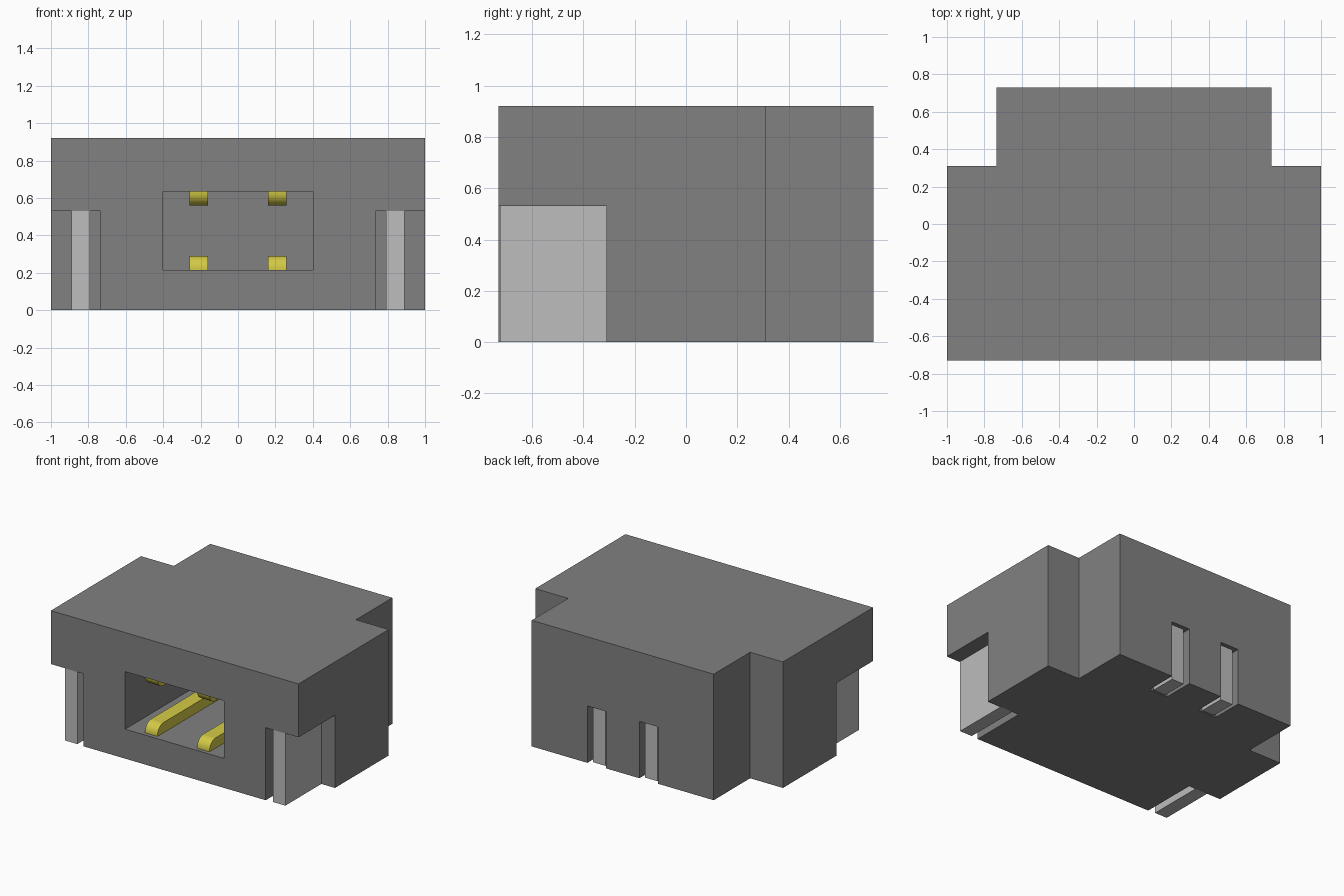
import bpy
import bmesh
import math

cube = bpy.data.objects.get("Cube")
if cube:
    bpy.data.objects.remove(cube, do_unlink=True)


def material(name, rgb):
    m = bpy.data.materials.new(name)
    m.use_nodes = True
    m.diffuse_color = (*rgb, 1)
    m.node_tree.nodes["Principled BSDF"].inputs["Base Color"].default_value = (*rgb, 1)
    return m


GREY = material("housing grey", (0.22, 0.22, 0.22))
TIN = material("tin light grey", (0.51, 0.51, 0.51))
GOLD = material("contact gold", (0.64, 0.58, 0.06))


def prism(name, points, direction, mat=None):
    """Extrude a closed outline of 3D points along a direction."""
    bm = bmesh.new()
    face = bm.faces.new([bm.verts.new(p) for p in points])
    ext = bmesh.ops.extrude_face_region(bm, geom=[face])
    bmesh.ops.translate(bm, vec=direction,
                        verts=[v for v in ext["geom"] if isinstance(v, bmesh.types.BMVert)])
    bmesh.ops.recalc_face_normals(bm, faces=bm.faces[:])
    mesh = bpy.data.meshes.new(name)
    bm.to_mesh(mesh)
    bm.free()
    obj = bpy.data.objects.new(name, mesh)
    bpy.context.collection.objects.link(obj)
    if mat:
        mesh.materials.append(mat)
    return obj


def box(name, x, y, z, mat=None):
    outline = [(x[0], y[0], z[0]), (x[1], y[0], z[0]), (x[1], y[1], z[0]), (x[0], y[1], z[0])]
    return prism(name, outline, (0, 0, z[1] - z[0]), mat)


def span(side, a, b):
    return sorted((side * a, side * b))


def activate(obj):
    bpy.ops.object.select_all(action="DESELECT")
    obj.select_set(True)
    bpy.context.view_layer.objects.active = obj


def cut(obj, cutter):
    cutter.hide_render = True
    mod = obj.modifiers.new("cut", "BOOLEAN")
    mod.operation = "DIFFERENCE"
    mod.solver = "EXACT"
    mod.object = cutter
    activate(obj)
    bpy.ops.object.modifier_apply(modifier=mod.name)
    bpy.data.objects.remove(cutter, do_unlink=True)


# Housing: T-shaped block, wide at the front
FRONT, BACK, STEP, HEIGHT = -0.73, 0.73, 0.31, 0.92
half = [(1, FRONT), (1, STEP), (0.735, STEP), (0.735, BACK)]
outline = half + [(-x, y) for x, y in reversed(half)]
housing = prism("housing", [(x, y, 0) for x, y in outline], (0, 0, HEIGHT), GREY)

# Front socket
cut(housing, box("socket_cutter", (-0.4, 0.4), (-1, 0.45), (0.215, 0.635)))

for side, label in ((1, "left"), (-1, "right")):
    # Notch under each front shoulder, and the solder tab inside it
    cut(housing, box("notch_cutter", span(side, 0.735, 1.2), (-1, -0.31), (-0.2, 0.53)))
    box(label + "_solder_tab", span(side, 0.79, 0.89), (-0.725, -0.305), (0, 0.535), TIN)

    # Rear slot with its recessed terminal leg
    cut(housing, box("slot_cutter", span(side, 0.135, 0.285), (0.5, 1), (-0.2, 0.415)))
    box(label + "_terminal_leg", span(side, 0.16, 0.26), (0.51, 0.70), (0, 0.42), TIN)

    # Contact bars on the socket floor and ceiling, rounded at the front
    for level, z, up in (("lower", 0.212, 1), ("upper", 0.638, -1)):
        start, thick, r = -0.70, 0.078, 0.07
        profile = [(0.46, 0), (start, 0)]
        for i in range(9):
            a = math.radians(90) * i / 8
            profile.append((start + r - r * math.cos(a), thick - r + r * math.sin(a)))
        profile.append((0.46, thick))
        lo, hi = span(side, 0.16, 0.26)
        bar = prism(f"{label}_{level}_contact", [(lo, y, z + up * h) for y, h in profile],
                    (hi - lo, 0, 0), GOLD)
        activate(bar)
        bpy.ops.object.shade_smooth_by_angle(angle=math.radians(30))
